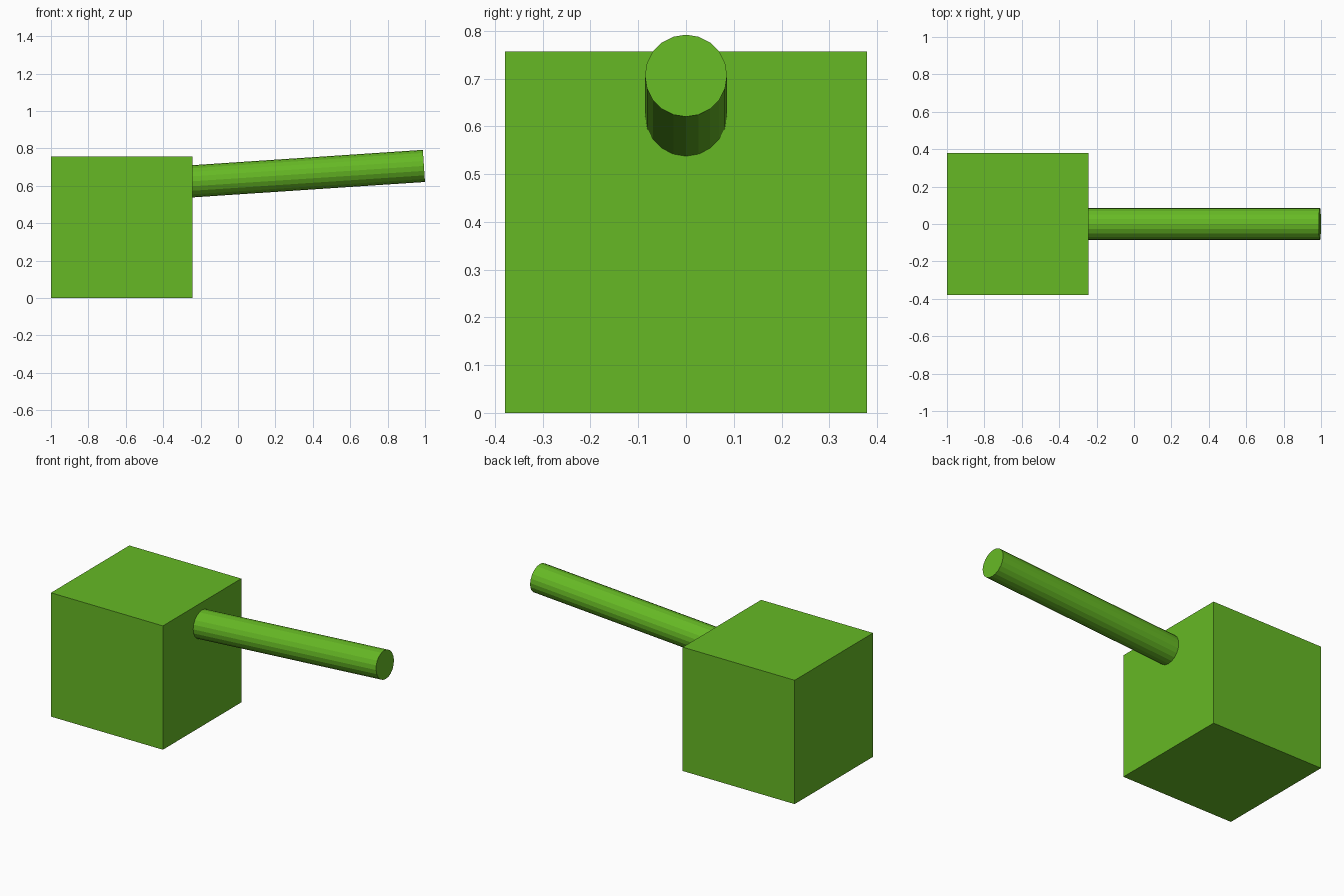
import bpy, math
from mathutils import Vector

if "Cube" in bpy.data.objects:
    bpy.data.objects.remove(bpy.data.objects["Cube"])

green = bpy.data.materials.new("leaf_green")
green.diffuse_color = (0.133, 0.485, 0.018, 1)
green.use_nodes = True
green.node_tree.nodes["Principled BSDF"].inputs["Base Color"].default_value = green.diffuse_color

# Cube body
S = 0.757
bpy.ops.mesh.primitive_cube_add(size=S, location=(-1 + S / 2, 0, S / 2))
body = bpy.context.object
body.name = "body"
body.data.materials.append(green)

# Slightly raised 20-sided barrel, its root just inside the body
tip = Vector((0.994, 0, 0.706))
slope = math.radians(3.8)
axis = Vector((math.cos(slope), 0, math.sin(slope)))
length = 1.26
bpy.ops.mesh.primitive_cylinder_add(
    vertices=20, radius=0.086, depth=length,
    location=tip - axis * length / 2,
    rotation=(0, math.pi / 2 - slope, 0))
barrel = bpy.context.object
barrel.name = "barrel"
barrel.data.materials.append(green)
